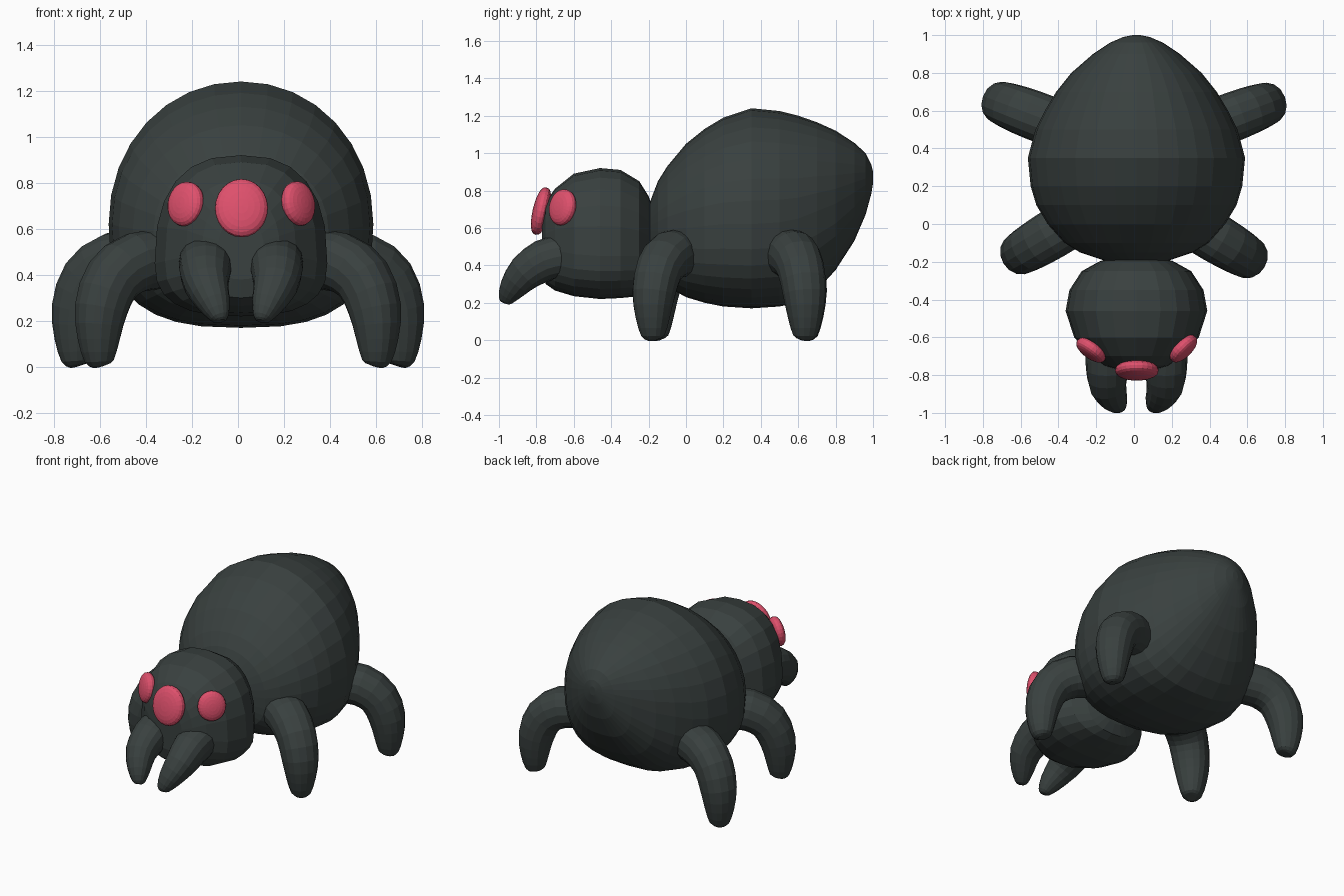
import bpy, bmesh, math
from mathutils import Vector, Matrix

cube = bpy.data.objects.get("Cube")
if cube:
    bpy.data.objects.remove(cube, do_unlink=True)


def material(name, rgb):
    mat = bpy.data.materials.new(name)
    mat.use_nodes = True
    colour = (*rgb, 1)
    mat.diffuse_color = colour
    bsdf = mat.node_tree.nodes["Principled BSDF"]
    bsdf.inputs["Base Color"].default_value = colour
    bsdf.inputs["Roughness"].default_value = 0.8
    return mat


DARK = material("charcoal", (0.041, 0.052, 0.050))
PINK = material("pink_red", (0.73, 0.08, 0.15))
MIDDLE = 0.013


def finish(name, bm, mat):
    bmesh.ops.recalc_face_normals(bm, faces=bm.faces)
    mesh = bpy.data.meshes.new(name)
    bm.to_mesh(mesh)
    bm.free()
    mesh.materials.append(mat)
    obj = bpy.data.objects.new(name, mesh)
    bpy.context.collection.objects.link(obj)
    return obj


def loft(name, rings, mat):
    """Skin a list of closed rings and cap both ends."""
    bm = bmesh.new()
    loops = [[bm.verts.new(p) for p in ring] for ring in rings]
    for a, b in zip(loops, loops[1:]):
        n = len(a)
        for i in range(n):
            j = (i + 1) % n
            bm.faces.new((a[i], a[j], b[j], b[i]))
    bm.faces.new(loops[0])
    bm.faces.new(loops[-1])
    return finish(name, bm, mat)


def power(value, p):
    return math.copysign(abs(value) ** p, value)


def body(name, sections, upper, lower, count=32):
    """Sections: y, bottom z, widest z, top z, half width."""
    rings = []
    for y, bottom, mid, top, width in sections:
        ring = []
        for i in range(count):
            a = math.tau * i / count
            s, c = math.sin(a), math.cos(a)
            p = 2 / (upper if s > 0 else lower)
            height = top - mid if s > 0 else mid - bottom
            ring.append((MIDDLE + width * power(c, p), y, mid + height * power(s, p)))
        rings.append(ring)
    return loft(name, rings, mat=DARK)


def smooth_path(points, steps=2):
    """Catmull-Rom through (x, y, z, radius) points."""
    pts = [Vector(p) for p in points]
    ext = [2 * pts[0] - pts[1]] + pts + [2 * pts[-1] - pts[-2]]
    out = []
    for a, b, c, d in zip(ext, ext[1:], ext[2:], ext[3:]):
        for k in range(steps):
            t = k / steps
            out.append(0.5 * (2 * b + (c - a) * t + (2 * a - 5 * b + 4 * c - d) * t ** 2
                              + (3 * b - a - 3 * c + d) * t ** 3))
    return out + [pts[-1]]


def tube(name, points, side, count=16):
    path = smooth_path(points)
    last = len(path) - 1
    rings = []
    for i, p in enumerate(path):
        t = (path[min(i + 1, last)] - path[max(i - 1, 0)]).to_3d().normalized()
        u = (side - t * side.dot(t)).normalized()
        v = t.cross(u)
        ring = []
        for k in range(count):
            a = math.tau * k / count
            ring.append(p.to_3d() + p.w * (u * power(math.cos(a), 0.9) + v * power(math.sin(a), 0.9)))
        rings.append(ring)
    return loft(name, rings, DARK)


# Abdomen: tilted egg with a flattened belly
body("abdomen", [
    (-0.2, 0.42, 0.58, 0.72, 0.15), (-0.15, 0.33, 0.58, 0.85, 0.3),
    (-0.1, 0.285, 0.59, 0.93, 0.38), (0, 0.23, 0.6, 1.05, 0.47),
    (0.1, 0.2, 0.61, 1.13, 0.53), (0.2, 0.18, 0.62, 1.19, 0.56),
    (0.35, 0.17, 0.62, 1.24, 0.575), (0.5, 0.18, 0.63, 1.225, 0.535),
    (0.6, 0.2, 0.65, 1.2, 0.485), (0.7, 0.265, 0.69, 1.165, 0.425),
    (0.8, 0.375, 0.73, 1.12, 0.345), (0.9, 0.53, 0.79, 1.055, 0.23),
    (0.96, 0.67, 0.83, 1.0, 0.14), (0.99, 0.78, 0.86, 0.94, 0.07),
    (1.0, 0.84, 0.87, 0.9, 0.02)], 2.05, 2.7)

# Head: rounded block
body("head", [
    (-0.77, 0.38, 0.5, 0.64, 0.1), (-0.75, 0.3, 0.48, 0.74, 0.17),
    (-0.7, 0.265, 0.48, 0.81, 0.24), (-0.6, 0.235, 0.46, 0.89, 0.33),
    (-0.46, 0.22, 0.45, 0.92, 0.375), (-0.35, 0.225, 0.45, 0.91, 0.355),
    (-0.25, 0.235, 0.45, 0.85, 0.29), (-0.2, 0.26, 0.45, 0.77, 0.2),
    (-0.17, 0.32, 0.5, 0.68, 0.12)], 2.5, 2.6, 24)

# Legs: shared bend as (outward offset from foot, height, radius)
BEND = [(0, 0.004, 0.03), (0.003, 0.025, 0.062), (0.005, 0.12, 0.09),
        (-0.005, 0.25, 0.113), (-0.055, 0.38, 0.123), (-0.16, 0.455, 0.13),
        (-0.32, 0.47, 0.13)]
for label, sign, front_y, back_y in (("left", 1, -0.175, 0.635), ("right", -1, -0.155, 0.64)):
    for end, foot_x, foot_y, slope in (("front", 0.6, front_y, -0.6), ("back", 0.7, back_y, 0.38)):
        leg = [(sign * (foot_x + out), foot_y + slope * out, z, r) for out, z, r in BEND]
        tube(f"{end}_{label}_leg", leg, Vector((-sign * slope, 1, 0)).normalized())

    # Fangs
    fang = [(0.155, -0.66, 0.45, 0.115), (0.155, -0.76, 0.425, 0.113),
            (0.15, -0.86, 0.36, 0.097), (0.115, -0.93, 0.275, 0.07),
            (0.092, -0.965, 0.215, 0.04), (0.088, -0.972, 0.2, 0.018)]
    tube(f"{label}_fang", [(MIDDLE + sign * x, y, z, r) for x, y, z, r in fang], Vector((1, 0, 0)))


# Eyes: flattened beads tilted to the head surface
def eye(name, centre, radii, yaw, tilt):
    bm = bmesh.new()
    bmesh.ops.create_uvsphere(bm, u_segments=24, v_segments=12, radius=1)
    for v in bm.verts:
        x, y, z = v.co
        v.co = Vector((x * radii[0], z * radii[1], y * radii[2]))
        v.co.y = radii[1] * power(z, 0.8)
    turn = Matrix.Rotation(math.radians(yaw), 4, "Z") @ Matrix.Rotation(math.radians(-tilt), 4, "X")
    bm.transform(Matrix.Translation(centre) @ turn)
    finish(name, bm, PINK)


eye("middle_eye", (0.015, -0.775, 0.69), (0.115, 0.045, 0.13), 0, 13)
eye("left_eye", (0.262, -0.66, 0.71), (0.09, 0.042, 0.098), 45, 10)
eye("right_eye", (-0.227, -0.668, 0.708), (0.09, 0.042, 0.098), -36, 10)
